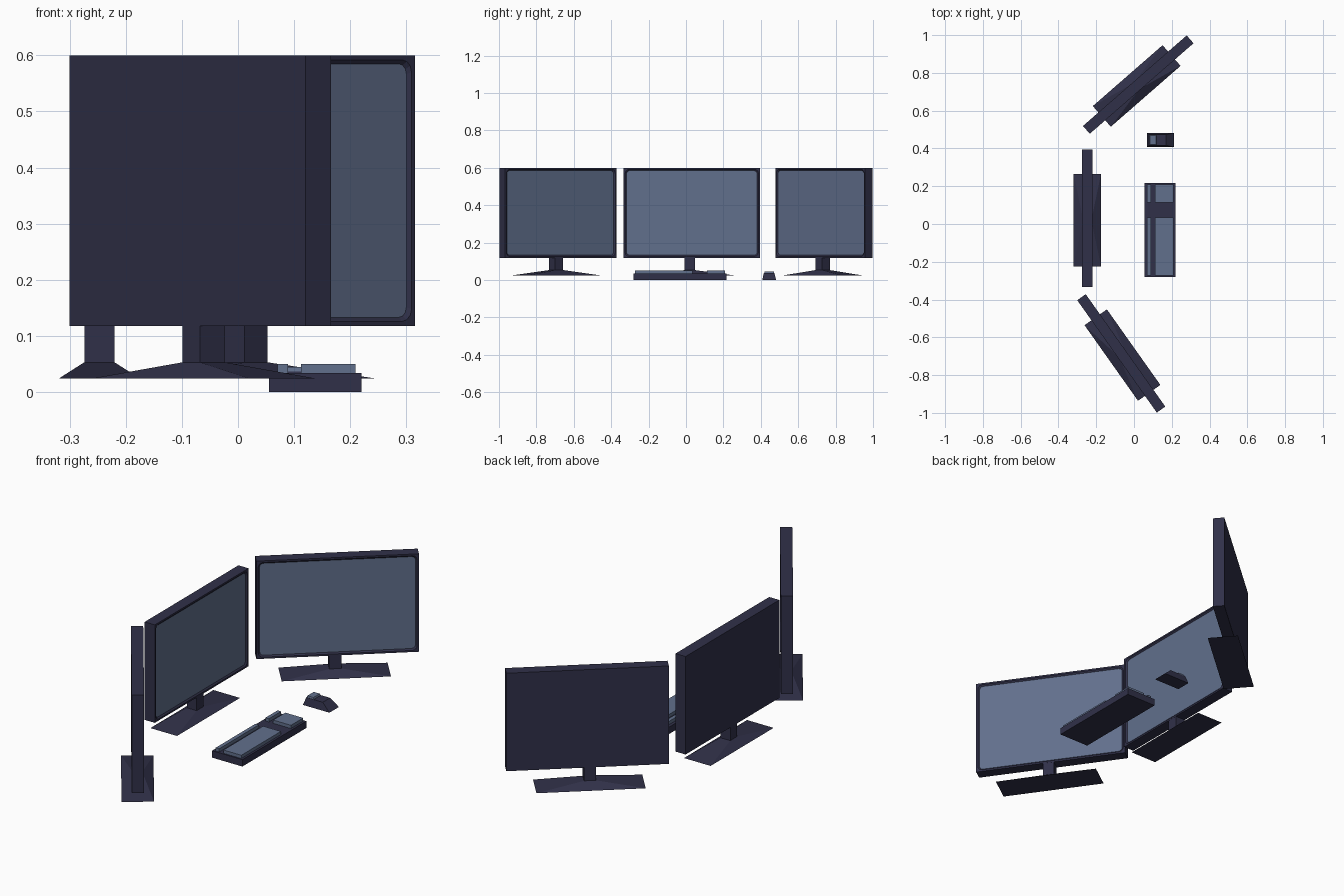
import bpy, bmesh, math
from mathutils import Matrix

if "Cube" in bpy.data.objects:
    bpy.data.objects.remove(bpy.data.objects["Cube"])


def material(name, rgb):
    m = bpy.data.materials.new(name)
    m.diffuse_color = (*rgb, 1)
    m.use_nodes = True
    m.node_tree.nodes["Principled BSDF"].inputs["Base Color"].default_value = m.diffuse_color
    return m


DARK = material("dark plastic", (0.030, 0.030, 0.066))
BLUE = material("slate blue", (0.120, 0.160, 0.265))


def rounded_loop(hy, z0, z1, r, x):
    """Rounded rectangle in the local yz plane; r = 0 collapses to sharp corners."""
    pts = []
    for k, (y, z) in enumerate([(hy - r, z1 - r), (-hy + r, z1 - r),
                                (-hy + r, z0 + r), (hy - r, z0 + r)]):
        for s in range(4):
            a = math.radians(90 * k + 30 * s)
            pts.append((x, y + r * math.cos(a), z + r * math.sin(a)))
    return pts


def finish(name, bm, mats, matrix=Matrix()):
    bmesh.ops.remove_doubles(bm, verts=bm.verts, dist=1e-5)
    bmesh.ops.recalc_face_normals(bm, faces=bm.faces)
    me = bpy.data.meshes.new(name)
    bm.to_mesh(me)
    bm.free()
    for m in mats:
        me.materials.append(m)
    ob = bpy.data.objects.new(name, me)
    ob.matrix_world = matrix
    bpy.context.collection.objects.link(ob)
    return ob


def frustum(name, bottom, top, mat, matrix=Matrix()):
    """Block between two rectangles given as (x0, x1, y0, y1, z)."""
    bm = bmesh.new()
    rings = []
    for x0, x1, y0, y1, z in (bottom, top):
        rings.append([bm.verts.new(p) for p in
                      ((x0, y0, z), (x1, y0, z), (x1, y1, z), (x0, y1, z))])
    lo, hi = rings
    bm.faces.new(lo[::-1])
    bm.faces.new(hi)
    for i in range(4):
        j = (i + 1) % 4
        bm.faces.new((lo[i], lo[j], hi[j], hi[i]))
    return finish(name, bm, [mat], matrix)


def box(name, x0, x1, y0, y1, z0, z1, mat, matrix=Matrix()):
    return frustum(name, (x0, x1, y0, y1, z0), (x0, x1, y0, y1, z1), mat, matrix)


def monitor(prefix, x, y, degrees):
    mw = Matrix.Translation((x, y, 0)) @ Matrix.Rotation(math.radians(degrees), 4, 'Z')
    # panel with a recessed, round-cornered screen facing local +x
    bm = bmesh.new()
    t, hy, z0, z1 = 0.0275, 0.3645, 0.118, 0.600
    specs = [(0, 0, -t), (0, 0, t), (0.008, 0.022, t), (0.015, 0.018, t - 0.006)]
    loops = [[bm.verts.new(p) for p in rounded_loop(hy - i, z0 + i, z1 - i, r, px)]
             for i, r, px in specs]
    for a, b in zip(loops, loops[1:]):
        for k in range(len(a)):
            n = (k + 1) % len(a)
            bm.faces.new((a[k], a[n], b[n], b[k]))
    bm.faces.new(loops[0][::-1])
    bm.faces.new(loops[-1]).material_index = 1
    finish(prefix + "_panel", bm, [DARK, BLUE], mw)
    # stand
    c = -0.011
    box(prefix + "_neck", -0.027, 0.027, c - 0.027, c + 0.027, 0.053, 0.12, DARK, mw)
    frustum(prefix + "_base", (-0.0725, 0.0725, c - 0.245, c + 0.245, 0.024),
            (-0.027, 0.027, c - 0.027, c + 0.027, 0.053), DARK, mw)


monitor("centre_monitor", -0.247, 0.031, 0)
monitor("back_monitor", 0.0225, 0.738, -48.9)
monitor("front_monitor", -0.0675, -0.685, 35.3)

# keyboard with raised key blocks
box("keyboard_body", 0.055, 0.22, -0.28, 0.217, 0.0, 0.034, DARK)
for part, y0, y1 in (("main", -0.273, 0.035), ("number", 0.113, 0.208)):
    box(part + "_function_keys", 0.070, 0.089, y0, y1, 0.034, 0.050, BLUE)
    box(part + "_keys", 0.112, 0.209, y0, y1, 0.034, 0.050, BLUE)

# mouse
frustum("mouse_body", (0.068, 0.212, 0.408, 0.482, 0.0),
        (0.080, 0.170, 0.416, 0.473, 0.037), DARK)
frustum("mouse_buttons", (0.082, 0.120, 0.418, 0.471, 0.037),
        (0.084, 0.117, 0.420, 0.469, 0.045), BLUE)
